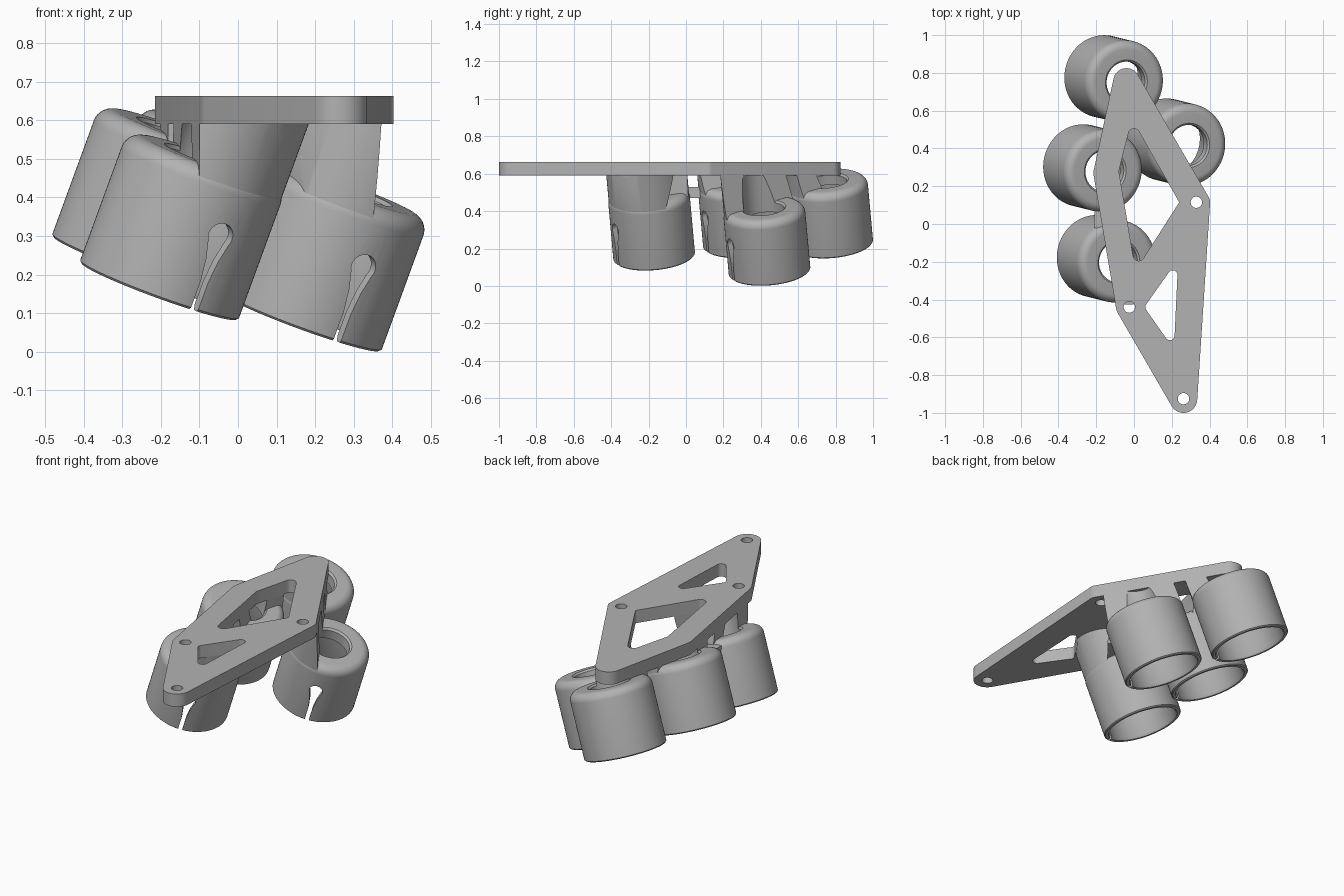
import bpy, bmesh, math
from mathutils import Vector, Matrix
from mathutils.geometry import convex_hull_2d

if "Cube" in bpy.data.objects:
    bpy.data.objects.remove(bpy.data.objects["Cube"])

GREY = (0.45, 0.45, 0.45, 1)
grey = bpy.data.materials.new("plain grey")
grey.diffuse_color = GREY
grey.use_nodes = True
grey.node_tree.nodes["Principled BSDF"].inputs["Base Color"].default_value = GREY


def finish(name, bm, matrix=Matrix()):
    bmesh.ops.recalc_face_normals(bm, faces=bm.faces)
    bm.transform(matrix)
    mesh = bpy.data.meshes.new(name)
    bm.to_mesh(mesh)
    bm.free()
    mesh.materials.append(grey)
    obj = bpy.data.objects.new(name, mesh)
    bpy.context.collection.objects.link(obj)
    return obj


def prism(name, points, z0, z1, matrix=Matrix()):
    bm = bmesh.new()
    face = bm.faces.new([bm.verts.new((x, y, z0)) for x, y in points])
    ext = bmesh.ops.extrude_face_region(bm, geom=[face])
    for v in ext["geom"]:
        if isinstance(v, bmesh.types.BMVert):
            v.co.z = z1
    return finish(name, bm, matrix)


def lathe(name, profile, matrix, steps=72):
    bm = bmesh.new()
    verts = [bm.verts.new((r, 0, z)) for r, z in profile]
    edges = [bm.edges.new((a, b)) for a, b in zip(verts, verts[1:] + verts[:1])]
    bmesh.ops.spin(bm, geom=verts + edges, axis=(0, 0, 1), cent=(0, 0, 0),
                   angle=math.tau, steps=steps, use_duplicate=False)
    bmesh.ops.remove_doubles(bm, verts=bm.verts, dist=1e-5)
    return finish(name, bm, matrix)


def circle(x, y, r, n=40):
    return [(x + r * math.cos(math.tau * i / n), y + r * math.sin(math.tau * i / n)) for i in range(n)]


def rounded(corners):
    """Outline wrapped around circles given as (x, y, radius)."""
    pts = [Vector(p) for c in corners for p in circle(*c)]
    return [tuple(pts[i]) for i in convex_hull_2d(pts)]


def cut(obj, tool, operation="DIFFERENCE"):
    mod = obj.modifiers.new("cut", "BOOLEAN")
    mod.operation, mod.solver, mod.object = operation, "EXACT", tool
    bpy.context.view_layer.objects.active = obj
    bpy.ops.object.modifier_apply(modifier=mod.name)
    bpy.data.objects.remove(tool)


# Plate outline, its two windows and three screw holes
OUTLINE = [(0.262, -0.927, 0.073), (0.35, 0.115, 0.053), (-0.04, 0.755, 0.07),
           (-0.15, 0.27, 0.065), (-0.035, -0.44, 0.06)]
WINDOWS = [[(0.0, 0.475, 0.03), (0.23, 0.115, 0.008), (0.025, -0.165, 0.03), (-0.06, 0.28, 0.02)],
           [(0.205, -0.27, 0.025), (0.19, -0.59, 0.025), (0.085, -0.44, 0.025)]]
SCREWS = [(0.33, 0.115), (-0.025, -0.44), (0.262, -0.925)]


def plate_shape(name, z0, z1, screws):
    obj = prism(name, rounded(OUTLINE), z0, z1)
    for w in WINDOWS:
        cut(obj, prism("window_cutter", rounded(w), z0 - 0.1, z1 + 0.1))
    for x, y in screws:
        cut(obj, prism("screw_cutter", circle(x, y, 0.03), z0 - 0.1, z1 + 0.1))
    return obj


parts = [plate_shape("plate", 0.59, 0.663, SCREWS)]

# Shared tilt of the cups
up = Vector((0.342, -0.085, 0.936)).normalized()
side = Vector((0, 1, 0)).cross(up).normalized()
back = up.cross(side)
TILT = Matrix((side, back, up)).transposed().to_4x4()

# Cup cross-section: hollow, open below, round hole through the top
R, H, HOLE, FILLET = 0.219, 0.365, 0.108, 0.045
CUP = [(0.197, 0.0), (0.213, 0.0), (R, 0.006)]
CUP += [(R - FILLET + FILLET * math.cos(a), H - FILLET + FILLET * math.sin(a))
        for a in [math.pi / 2 * i / 8 for i in range(9)]]
CUP += [(HOLE + 0.01, H), (HOLE, H - 0.01), (HOLE, 0.30), (0.19, 0.30), (0.19, 0.015)]

# Keyhole slot outline, narrow at the rim and round at the end
SLOT = [(0.011, -0.05), (0.011, 0.08), (0.018, 0.14)]
SLOT += [(0.035 * math.cos(a), 0.205 + 0.035 * math.sin(a))
         for a in [math.radians(-30 + 240 * i / 16) for i in range(17)]]
SLOT += [(-0.018, 0.14), (-0.011, 0.08), (-0.011, -0.05)]

CUPS = {"front_cup": (-0.205, -0.17, 0.157), "side_cup": (-0.277, 0.31, 0.225),
        "back_cup": (-0.165, 0.782, 0.222), "left_cup": (0.165, 0.447, 0.076)}

for name, base in CUPS.items():
    place = Matrix.Translation(base) @ TILT
    cup = lathe(name, CUP, place)
    slot_turn = Matrix.Rotation(math.radians(28), 4, "Z") @ Matrix.Rotation(math.radians(90), 4, "X")
    cut(cup, prism("slot_cutter", SLOT, 0.12, 0.3, place @ slot_turn))
    parts.append(cup)

    # Posts joining the cup's rim to the plate, cleared by the cup's hole
    post = plate_shape(name.replace("cup", "post"), 0.25, 0.6, [])
    cut(post, prism("post_limit", circle(0, 0, R - 0.003, 72), 0.31, 0.8, place), "INTERSECT")
    cut(post, prism("hole_cutter", circle(0, 0, HOLE, 72), 0.1, 1.0, place))
    parts.append(post)

# Short web between the front and side cups
parts.append(prism("web", [(-0.21, -0.02), (-0.11, -0.02), (-0.11, 0.13), (-0.21, 0.13)], 0.47, 0.53))

bpy.ops.object.select_all(action="DESELECT")
for obj in parts:
    obj.select_set(True)
bpy.context.view_layer.objects.active = parts[0]
bpy.ops.object.shade_smooth_by_angle(angle=math.radians(30))
